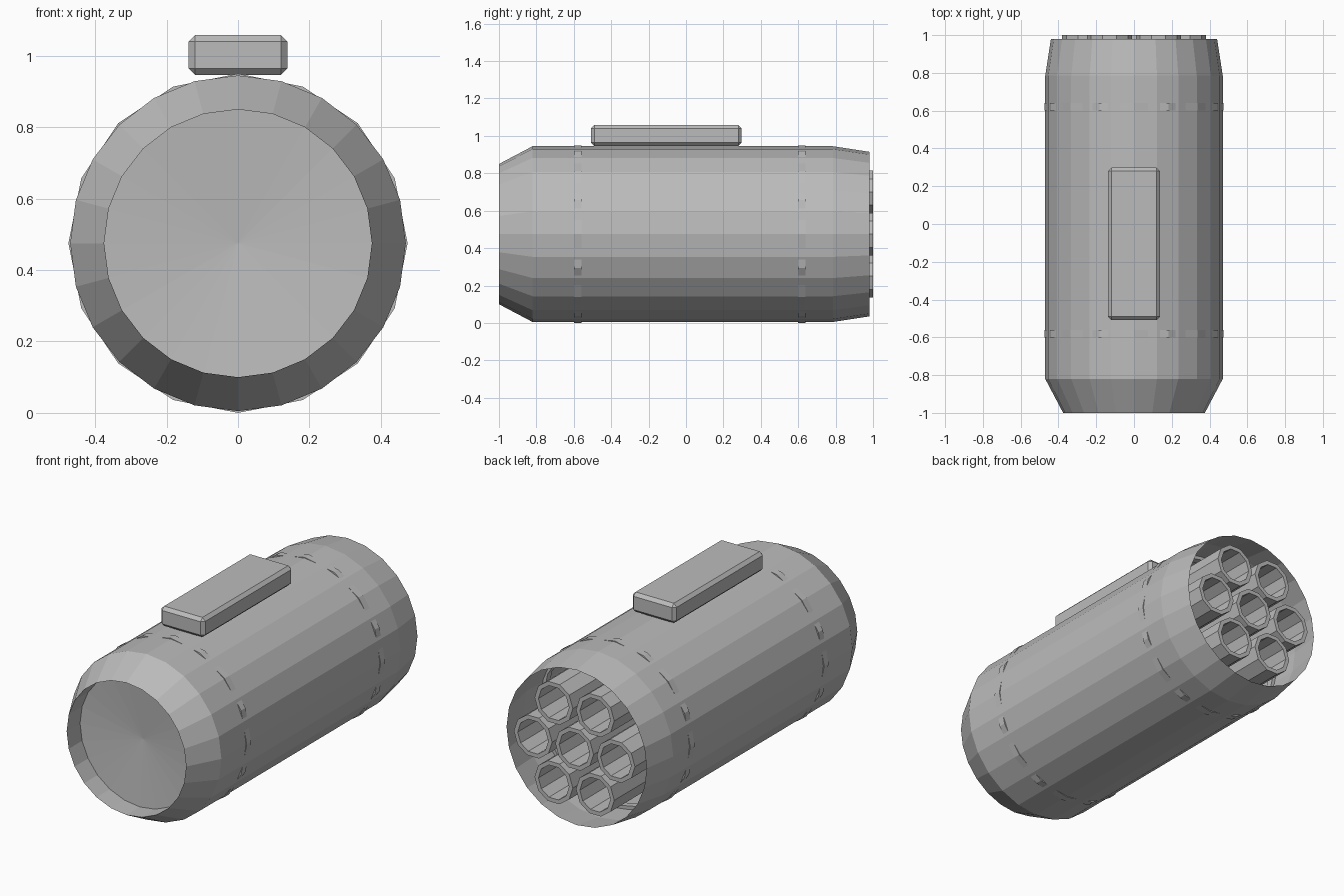
import bpy, bmesh, math

if "Cube" in bpy.data.objects:
    bpy.data.objects.remove(bpy.data.objects["Cube"])

CZ = 0.475  # height of the pod axis

grey = bpy.data.materials.new("plain grey")
grey.diffuse_color = (0.5, 0.5, 0.5, 1)
grey.use_nodes = True
grey.node_tree.nodes["Principled BSDF"].inputs["Base Color"].default_value = grey.diffuse_color


def finish(bm, name):
    bmesh.ops.recalc_face_normals(bm, faces=bm.faces)
    me = bpy.data.meshes.new(name)
    bm.to_mesh(me)
    bm.free()
    me.materials.append(grey)
    ob = bpy.data.objects.new(name, me)
    bpy.context.collection.objects.link(ob)
    return ob


def lathe(name, profile, sides, cx=0, cz=CZ, start=0.0, closed=False):
    """Turn (y, radius) points around an axis along y."""
    bm = bmesh.new()
    rings = []
    for y, r in profile:
        if r == 0:
            rings.append([bm.verts.new((cx, y, cz))] * sides)
        else:
            angles = [start + math.tau * i / sides for i in range(sides)]
            rings.append([bm.verts.new((cx + r * math.sin(a), y, cz + r * math.cos(a))) for a in angles])
    pairs = list(zip(rings, rings[1:]))
    if closed:
        pairs.append((rings[-1], rings[0]))
    for a, b in pairs:
        for i in range(sides):
            j = (i + 1) % sides
            quad = [a[i], a[j], b[j], b[i]]
            bm.faces.new(list(dict.fromkeys(quad)))
    return finish(bm, name)


# Outer shell: open at the back, recessed bulkhead at the front
lathe("pod_shell", [(0.98, 0.44), (0.785, 0.47), (-0.82, 0.47), (-1.0, 0.375),
                    (-0.88, 0.375), (-0.85, 0)], 24)

# Two thin bands that just break the shell surface
for name, y in (("front_band", -0.58), ("rear_band", 0.62)):
    lathe(name, [(y - 0.02, 0.455), (y - 0.02, 0.475), (y + 0.02, 0.475), (y + 0.02, 0.455)],
          16, closed=True)

# Seven launch tubes: one in the middle, six around it
centres = [(0, 0)] + [(0.26 * math.cos(k * math.pi / 3), 0.26 * math.sin(k * math.pi / 3)) for k in range(6)]
for n, (x, z) in enumerate(centres):
    lathe(f"launch_tube_{n + 1}", [(-0.82, 0.12), (1.0, 0.12), (1.0, 0.096), (-0.82, 0.096)],
          10, x, CZ + z, math.pi / 2, closed=True)

# Bevelled mounting block on top
bm = bmesh.new()
bmesh.ops.create_cube(bm, size=1)
for v in bm.verts:
    v.co = (v.co.x * 0.276, v.co.y * 0.806 - 0.105, v.co.z * 0.112 + 1.002)
bmesh.ops.bevel(bm, geom=bm.edges[:], offset=0.018, segments=1, affect='EDGES')
finish(bm, "mounting_block")
